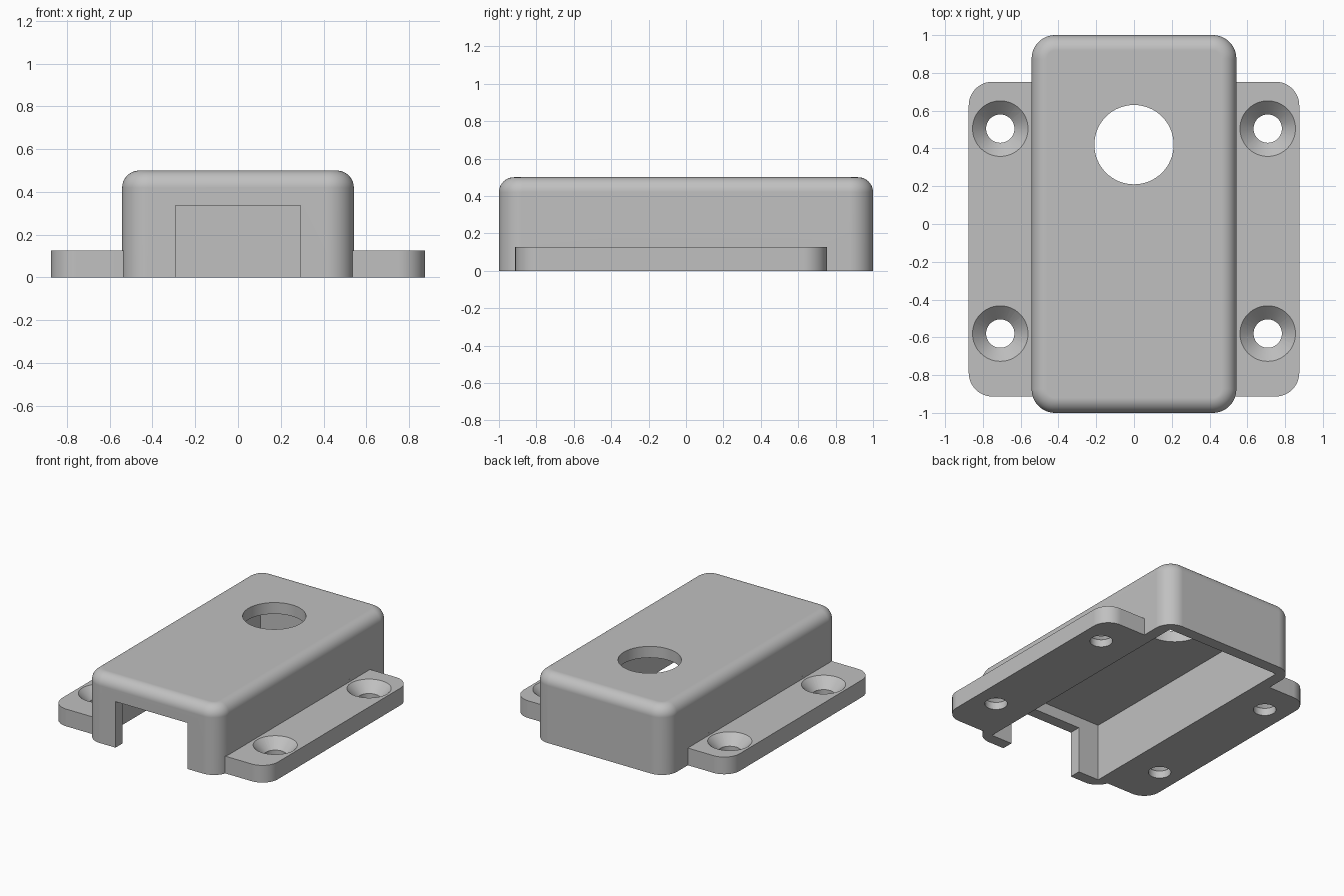
import bpy, bmesh, math
from mathutils import Matrix, Vector

default = bpy.data.objects.get("Cube")
if default:
    bpy.data.objects.remove(default, do_unlink=True)

grey = bpy.data.materials.new("plain_grey")
grey.use_nodes = True
COLOUR = (0.53, 0.53, 0.53, 1)
grey.diffuse_color = COLOUR
grey.node_tree.nodes["Principled BSDF"].inputs["Base Color"].default_value = COLOUR

WALL = 0.083


def finish(name, bm):
    mesh = bpy.data.meshes.new(name)
    bm.to_mesh(mesh)
    bm.free()
    mesh.materials.append(grey)
    obj = bpy.data.objects.new(name, mesh)
    bpy.context.collection.objects.link(obj)
    return obj


def block(name, low, high, corner=0, top=0):
    """Box between two corners, with optional rounded uprights and top rim."""
    low, high = Vector(low), Vector(high)
    bm = bmesh.new()
    bmesh.ops.create_cube(bm, size=1)
    for v in bm.verts:
        v.co = [(h if c > 0 else l) for c, l, h in zip(v.co, low, high)]
    if corner:
        uprights = [e for e in bm.edges if abs(e.verts[0].co.z - e.verts[1].co.z) > 0.01]
        bmesh.ops.bevel(bm, geom=uprights, offset=corner, segments=12,
                        profile=0.5, affect='EDGES')
    if top:
        rim = [e for e in bm.edges if all(v.co.z > high.z - 0.001 for v in e.verts)]
        bmesh.ops.bevel(bm, geom=rim, offset=top, segments=10,
                        profile=0.5, affect='EDGES')
    return finish(name, bm)


def round_cutter(name, x, y, z0, z1, r0, r1):
    """Cylinder or cone frustum standing between two heights."""
    bm = bmesh.new()
    bmesh.ops.create_cone(bm, cap_ends=True, segments=64, radius1=r0, radius2=r1,
                          depth=z1 - z0,
                          matrix=Matrix.Translation((x, y, (z0 + z1) / 2)))
    return finish(name, bm)


def combine(obj, other, operation):
    """Apply a boolean and discard the helper."""
    mod = obj.modifiers.new(operation, 'BOOLEAN')
    mod.operation, mod.solver, mod.object = operation, 'EXACT', other
    bpy.context.view_layer.objects.active = obj
    bpy.ops.object.modifier_apply(modifier=mod.name)
    bpy.data.objects.remove(other, do_unlink=True)


# Housing shell with the mounting plate fused to its foot
housing = block("cover_housing", (-0.542, -1, 0), (0.542, 1, 0.5), 0.125, 0.08)
plate = block("mounting_plate", (-0.875, -0.913, 0), (0.875, 0.753, 0.126), 0.125)
combine(housing, plate, 'UNION')

# Hollow inside and front doorway, both open at the bottom
combine(housing, block("cavity", (-0.542 + WALL, -1 + WALL, -0.2),
                       (0.542 - WALL, 1 - WALL, 0.5 - WALL)), 'DIFFERENCE')
combine(housing, block("doorway", (-0.292, -1.2, -0.2), (0.292, -0.8, 0.337)), 'DIFFERENCE')

# Round opening in the roof
combine(housing, round_cutter("roof_hole", 0, 0.42, 0.3, 0.7, 0.21, 0.21), 'DIFFERENCE')

# Countersunk screw holes
for x in (-0.708, 0.708):
    for y in (-0.58, 0.505):
        combine(housing, round_cutter("screw_hole", x, y, -0.1, 0.3, 0.075, 0.075), 'DIFFERENCE')
        combine(housing, round_cutter("countersink", x, y, 0.053, 0.146, 0.074, 0.167), 'DIFFERENCE')

# Smooth rounded edges while keeping flat faces flat
bpy.ops.object.select_all(action='DESELECT')
housing.select_set(True)
bpy.context.view_layer.objects.active = housing
bpy.ops.object.shade_smooth_by_angle(angle=math.radians(30))
weighted = housing.modifiers.new("flat_faces", 'WEIGHTED_NORMAL')
weighted.keep_sharp = True
